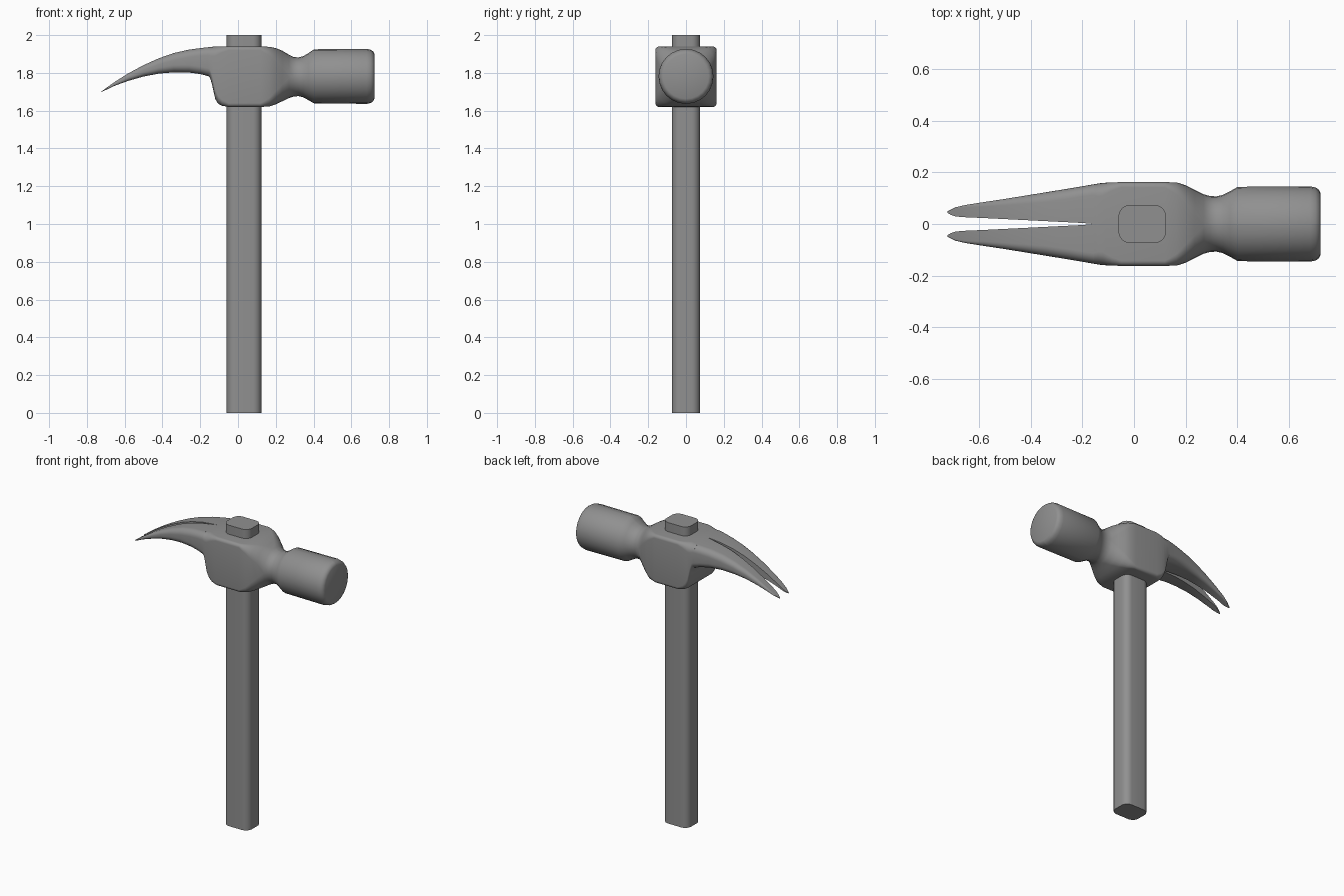
import bpy, bmesh, math

SEG = 6  # segments per rounded corner

# Dark grey finish shared by all parts
grey = bpy.data.materials.new("dark_grey")
grey.diffuse_color = (0.28, 0.28, 0.28, 1)


def section(y0, y1, z0, z1, r, half=False):
    """Rounded rectangle in (y, z); half keeps the -y corners sharp."""
    r = min(r, (z1 - z0) / 2 - 1e-4, (y1 - y0) / (1.02 if half else 2) - 1e-4)
    pts = []
    for i, (sy, sz) in enumerate([(1, 1), (-1, 1), (-1, -1), (1, -1)]):
        rr = 0 if half and sy < 0 else r
        cy = y1 - rr if sy > 0 else y0 + rr
        cz = z1 - rr if sz > 0 else z0 + rr
        steps = 0 if half and sy < 0 else SEG
        for k in range(steps + 1):
            a = math.pi / 2 * (i + (k / steps if steps else 0))
            pts.append((cy + rr * math.cos(a), cz + rr * math.sin(a)))
    return pts


def loft(name, rings, angle=35):
    """Skin closed rings of 3D points and cap both ends."""
    bm = bmesh.new()
    vs = [[bm.verts.new(p) for p in ring] for ring in rings]
    n = len(vs[0])
    for a, b in zip(vs, vs[1:]):
        for i in range(n):
            j = (i + 1) % n
            bm.faces.new((a[i], a[j], b[j], b[i]))
    bm.faces.new(vs[0][::-1])
    bm.faces.new(vs[-1])
    bmesh.ops.remove_doubles(bm, verts=bm.verts, dist=0.0005)
    bmesh.ops.recalc_face_normals(bm, faces=bm.faces)
    me = bpy.data.meshes.new(name)
    bm.to_mesh(me)
    bm.free()
    me.materials.append(grey)
    ob = bpy.data.objects.new(name, me)
    bpy.context.collection.objects.link(ob)
    bpy.ops.object.select_all(action='DESELECT')
    bpy.context.view_layer.objects.active = ob
    ob.select_set(True)
    bpy.ops.object.shade_smooth_by_angle(angle=math.radians(angle))
    return ob


# Handle: straight rounded bar running through the head
loft("handle", [[(x + 0.032, y, z) for x, y in section(-0.092, 0.092, -0.074, 0.074, 0.045)]
                for z in (0, 2)])

# Head: cheek block, neck and striking face (x, z bottom, z top, half width, corner radius)
body = [
    (-0.165, 1.792, 1.935, 0.152, 0.04), (-0.148, 1.775, 1.937, 0.155, 0.045),
    (-0.138, 1.74, 1.938, 0.157, 0.05), (-0.12, 1.66, 1.94, 0.159, 0.05),
    (-0.105, 1.637, 1.94, 0.16, 0.042), (-0.085, 1.626, 1.94, 0.161, 0.032),
    (-0.05, 1.62, 1.94, 0.162, 0.02), (0.12, 1.62, 1.94, 0.162, 0.02),
    (0.165, 1.622, 1.938, 0.161, 0.045), (0.2, 1.634, 1.931, 0.15, 0.07),
    (0.235, 1.65, 1.917, 0.132, 0.088), (0.27, 1.667, 1.896, 0.115, 0.105),
    (0.295, 1.675, 1.884, 0.108, 0.2), (0.32, 1.677, 1.882, 0.107, 0.2),
    (0.345, 1.671, 1.888, 0.113, 0.2), (0.372, 1.656, 1.904, 0.127, 0.2),
    (0.402, 1.639, 1.925, 0.144, 0.2), (0.682, 1.636, 1.927, 0.1455, 0.2),
    (0.703, 1.641, 1.922, 0.1415, 0.2), (0.716, 1.65, 1.913, 0.1325, 0.2),
    (0.722, 1.663, 1.90, 0.1195, 0.2),
]
loft("hammer_head", [[(x, y, z) for y, z in section(-w, w, zb, zt, r)]
                     for x, zb, zt, w, r in body])

# Claw prongs: (x, z bottom, z top, y inner, y outer, outer corner radius), mirrored
prong = [
    (-0.155, 1.782, 1.9362, 0.0, 0.154, 0.042), (-0.2, 1.794, 1.931, 0.004, 0.146, 0.04),
    (-0.26, 1.802, 1.923, 0.007, 0.136, 0.04), (-0.34, 1.803, 1.905, 0.011, 0.123, 0.038),
    (-0.42, 1.796, 1.877, 0.015, 0.11, 0.032), (-0.5, 1.781, 1.841, 0.019, 0.097, 0.025),
    (-0.58, 1.758, 1.798, 0.023, 0.085, 0.018), (-0.65, 1.733, 1.754, 0.026, 0.074, 0.009),
    (-0.69, 1.714, 1.726, 0.029, 0.065, 0.005), (-0.71, 1.705, 1.711, 0.036, 0.055, 0.002),
    (-0.722, 1.699, 1.703, 0.043, 0.049, 0.001),
]
for side, label in ((1, "left"), (-1, "right")):
    loft("claw_" + label, [[(x, side * y, z) for y, z in section(yi, yo, zb, zt, r, True)]
                           for x, zb, zt, yi, yo, r in prong])
